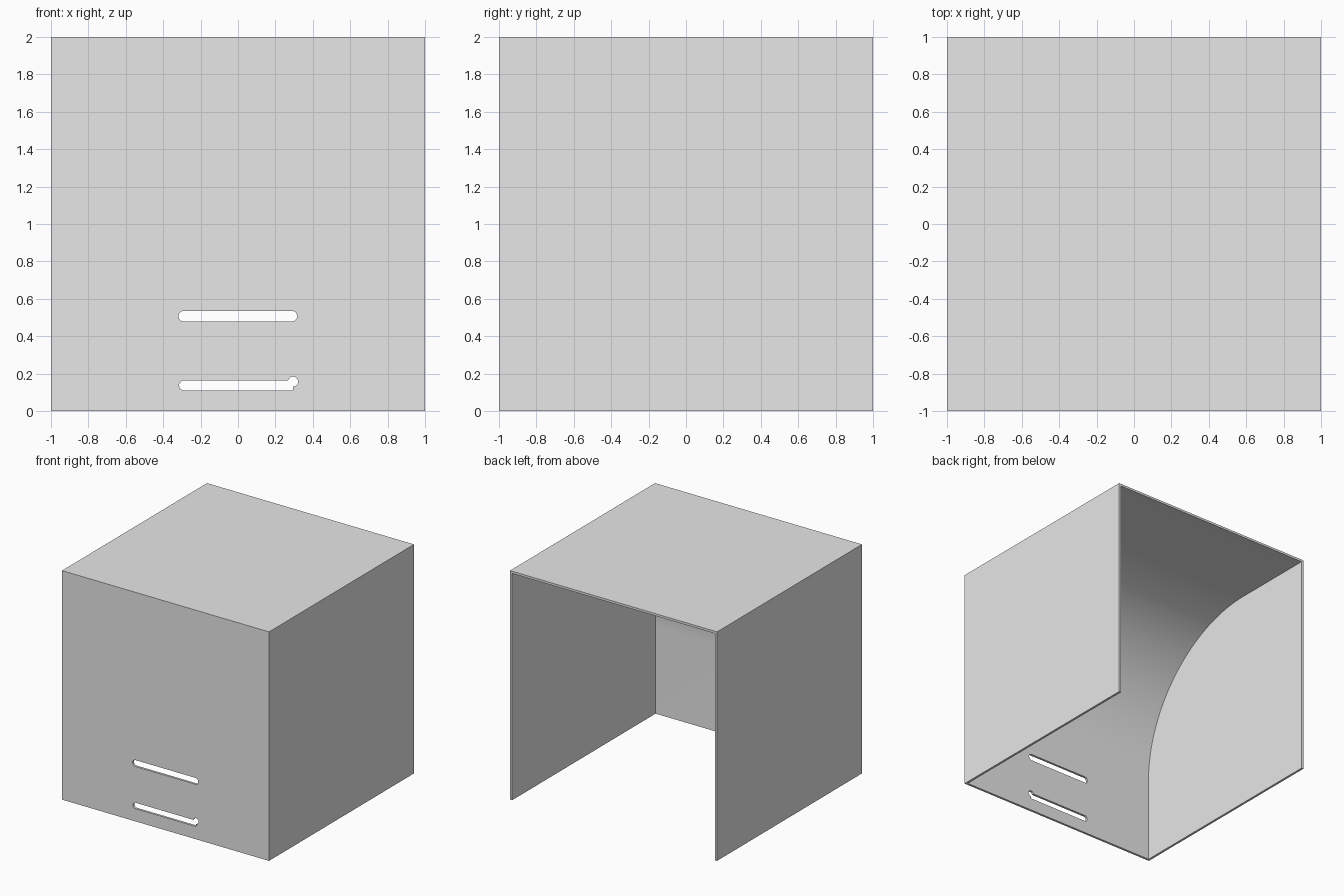
import bpy, bmesh, math
from mathutils import Vector

if "Cube" in bpy.data.objects:
    bpy.data.objects.remove(bpy.data.objects["Cube"], do_unlink=True)

WALL = 0.02      # panel thickness
RADIUS = 1.22    # inner sweep between front wall and top

grey = bpy.data.materials.new("light_grey")
grey.use_nodes = True
grey.diffuse_color = (0.8, 0.8, 0.8, 1)
grey.node_tree.nodes["Principled BSDF"].inputs["Base Color"].default_value = (0.8, 0.8, 0.8, 1)


def prism(name, outline, direction):
    """Extrude a closed outline of 3D points along a direction."""
    bm = bmesh.new()
    face = bm.faces.new([bm.verts.new(p) for p in outline])
    made = bmesh.ops.extrude_face_region(bm, geom=[face])["geom"]
    bmesh.ops.translate(bm, vec=Vector(direction),
                        verts=[g for g in made if isinstance(g, bmesh.types.BMVert)])
    bmesh.ops.recalc_face_normals(bm, faces=bm.faces)
    mesh = bpy.data.meshes.new(name)
    bm.to_mesh(mesh)
    bm.free()
    mesh.materials.append(grey)
    obj = bpy.data.objects.new(name, mesh)
    bpy.context.collection.objects.link(obj)
    return obj


def arc(cx, cz, r, start, end, steps):
    """Points on an arc, angles in degrees."""
    angles = [math.radians(start + (end - start) * i / steps) for i in range(steps + 1)]
    return [(cx + r * math.cos(a), cz + r * math.sin(a)) for a in angles]


def front_cutter(name, outline):
    return prism(name, [(x, -1.1, z) for x, z in outline], (0, 0.2, 0))


# Solid outer box
box = prism("open_box", [(-1, -1, 0), (1, -1, 0), (1, 1, 0), (-1, 1, 0)], (0, 0, 2))

# Inner space: open at the back and bottom, with a curved sweep to the top
inner = 1 - WALL
sweep = arc(-inner + RADIUS, 2 - WALL - RADIUS, RADIUS, 180, 90, 48)
space = [(-inner, -0.1)] + sweep + [(1.1, 2 - WALL), (1.1, -0.1)]
cutters = [prism("inner_space", [(-inner, y, z) for y, z in space], (2 * inner, 0, 0))]

# Upper slot with round ends
r = 0.028
cutters.append(front_cutter("upper_slot",
               arc(-0.29, 0.507, r, 90, 270, 16) + arc(0.288, 0.507, r, -90, 90, 16)))

# Lower slot: round left end, and a raised round hole at the right end
r = 0.026
cutters.append(front_cutter("lower_slot",
               arc(-0.289, 0.137, r, 90, 270, 16) + [(0.294, 0.111), (0.294, 0.163)]))
cutters.append(front_cutter("slot_end_hole", arc(0.294, 0.157, 0.027, 0, 348.75, 31)))

# Cut the box, then discard the cutters
bpy.context.view_layer.objects.active = box
for cutter in cutters:
    cutter.hide_render = True
    mod = box.modifiers.new(cutter.name, "BOOLEAN")
    mod.operation = "DIFFERENCE"
    mod.solver = "EXACT"
    mod.object = cutter
    bpy.ops.object.modifier_apply(modifier=mod.name)
    bpy.data.objects.remove(cutter, do_unlink=True)

# Smooth the sweep, keep the corners sharp
bpy.ops.object.select_all(action="DESELECT")
box.select_set(True)
bpy.ops.object.shade_smooth_by_angle(angle=math.radians(30))
